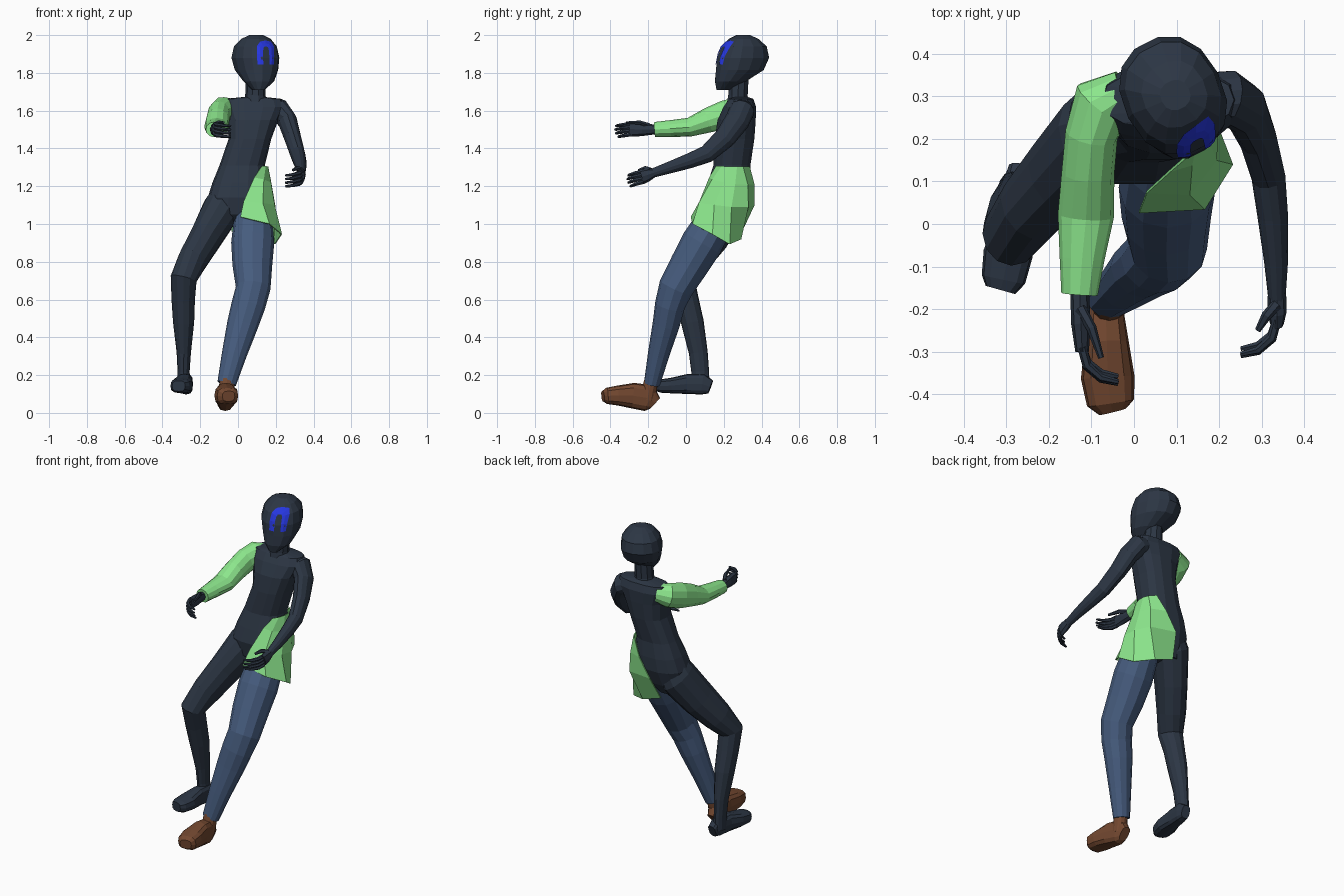
import bpy, bmesh, math
from mathutils import Vector
from mathutils.bvhtree import BVHTree


def material(name, rgb):
    m = bpy.data.materials.new(name)
    lin = [((c / 255 + 0.055) / 1.055) ** 2.4 for c in rgb]
    m.diffuse_color = (*lin, 1)
    return m


SLATE = material("dark slate", (44, 54, 68))
GREEN = material("light green", (140, 230, 140))
DENIM = material("denim blue", (70, 92, 126))
BROWN = material("brown leather", (115, 72, 48))
BLUE = material("bright blue", (38, 55, 225))


def finish(name, bm, mat):
    bmesh.ops.recalc_face_normals(bm, faces=bm.faces)
    me = bpy.data.meshes.new(name)
    bm.to_mesh(me)
    bm.free()
    me.materials.append(mat)
    ob = bpy.data.objects.new(name, me)
    bpy.context.collection.objects.link(ob)
    return ob


def loft(name, rings, mat, sides=12, power=1.0, level=False, yaw=0):
    """Skin rings (x, y, z, half width, half depth) lying across their path."""
    bm = bmesh.new()
    pts = [Vector(r[:3]) for r in rings]
    loops = []
    for i, r in enumerate(rings):
        t = pts[min(i + 1, len(pts) - 1)] - pts[max(i - 1, 0)]
        t = Vector((0, 0, 1)) if level else t.normalized()
        u = Vector((math.cos(yaw), math.sin(yaw), 0))
        u = (u - t * u.dot(t)).normalized()
        v = t.cross(u)
        loop = []
        for k in range(sides):
            a = 2 * math.pi * k / sides
            c, s = [math.copysign(abs(f) ** power, f) for f in (math.cos(a), math.sin(a))]
            loop.append(bm.verts.new(pts[i] + u * c * r[3] + v * s * r[4]))
        loops.append(loop)
    for a, b in zip(loops, loops[1:]):
        for k in range(sides):
            n = (k + 1) % sides
            bm.faces.new((a[k], a[n], b[n], b[k]))
    bm.faces.new(loops[0])
    bm.faces.new(loops[-1])
    return finish(name, bm, mat)


# Head (turned to one side) and neck
head = loft("head", [
    (0.108, 0.200, 1.71, 0.030, 0.040), (0.110, 0.235, 1.755, 0.078, 0.082),
    (0.098, 0.285, 1.815, 0.106, 0.130), (0.092, 0.302, 1.88, 0.118, 0.142),
    (0.092, 0.308, 1.94, 0.107, 0.122), (0.095, 0.305, 1.98, 0.075, 0.078),
    (0.097, 0.303, 2.0, 0.035, 0.035)], SLATE, 14, 0.88, level=True, yaw=math.radians(27))
loft("neck", [(0.09, 0.275, 1.62, 0.068, 0.065), (0.092, 0.275, 1.68, 0.054, 0.054),
              (0.095, 0.28, 1.79, 0.052, 0.055)], SLATE, 10)

# Arched face plate, projected on the head
outer = [(.103, 1.845), (.100, 1.90), (.101, 1.943), (.117, 1.966), (.145, 1.972),
         (.175, 1.965), (.190, 1.94), (.192, 1.89), (.190, 1.845)]
inner = [(.134, 1.845), (.133, 1.90), (.134, 1.930), (.139, 1.938), (.147, 1.94),
         (.156, 1.938), (.162, 1.93), (.166, 1.89), (.167, 1.845)]
bm = bmesh.new()
bm.from_mesh(head.data)
tree = BVHTree.FromBMesh(bm)
bm.free()
bm = bmesh.new()
rows = []
for o, i in zip(outer, inner):
    row = []
    for f in (0, 0.5, 1):
        x, z = o[0] + (i[0] - o[0]) * f, o[1] + (i[1] - o[1]) * f
        hit = tree.ray_cast(Vector((x, -1, z)), Vector((0, 1, 0)))[0]
        row.append(bm.verts.new((x, hit.y - 0.005, z)))
    rows.append(row)
for a, b in zip(rows, rows[1:]):
    for k in range(2):
        bm.faces.new((a[k], a[k + 1], b[k + 1], b[k]))
finish("face_plate", bm, BLUE)

# Torso
loft("torso", [
    (-0.05, 0.225, 0.99, 0.06, 0.06), (-0.025, 0.212, 1.05, 0.120, 0.105),
    (0.0, 0.220, 1.14, 0.160, 0.128), (0.01, 0.232, 1.22, 0.145, 0.118),
    (0.022, 0.243, 1.31, 0.120, 0.100), (0.063, 0.257, 1.45, 0.113, 0.107),
    (0.078, 0.268, 1.55, 0.135, 0.103), (0.082, 0.285, 1.62, 0.168, 0.088),
    (0.080, 0.292, 1.662, 0.155, 0.066), (0.085, 0.285, 1.672, 0.06, 0.045)],
    SLATE, 14, 0.8, level=True)

# Bare leg and foot
loft("bare_leg", [
    (-0.035, 0.235, 1.17, 0.09, 0.09), (-0.085, 0.21, 1.08, 0.104, 0.115),
    (-0.17, 0.12, 0.93, 0.088, 0.107), (-0.24, 0.04, 0.81, 0.080, 0.090),
    (-0.288, -0.025, 0.71, 0.070, 0.074), (-0.290, 0.005, 0.60, 0.062, 0.062),
    (-0.288, 0.034, 0.48, 0.056, 0.060), (-0.287, 0.065, 0.32, 0.038, 0.050),
    (-0.288, 0.075, 0.22, 0.032, 0.047), (-0.286, 0.078, 0.14, 0.034, 0.047)], SLATE)
loft("bare_foot", [
    (-0.270, 0.130, 0.137, 0.026, 0.037), (-0.274, 0.09, 0.152, 0.036, 0.055),
    (-0.284, 0.01, 0.153, 0.042, 0.053), (-0.296, -0.07, 0.145, 0.058, 0.042),
    (-0.307, -0.13, 0.142, 0.052, 0.036), (-0.314, -0.155, 0.142, 0.036, 0.028)],
    SLATE, 12, 0.7)

# Trouser leg and shoe
loft("trouser_leg", [
    (0.08, 0.20, 1.08, 0.085, 0.085), (0.08, 0.145, 1.0, 0.105, 0.102),
    (0.078, 0.085, 0.90, 0.114, 0.110), (0.076, 0.015, 0.78, 0.105, 0.102),
    (0.08, -0.055, 0.66, 0.092, 0.092), (0.055, -0.085, 0.57, 0.090, 0.080),
    (0.025, -0.105, 0.47, 0.083, 0.072), (-0.02, -0.145, 0.31, 0.066, 0.057),
    (-0.06, -0.18, 0.155, 0.050, 0.043)], DENIM)
loft("shoe_ankle", [(-0.057, -0.180, 0.19, 0.040, 0.036),
                    (-0.064, -0.205, 0.07, 0.040, 0.042)], BROWN)
loft("shoe", [
    (-0.070, -0.165, 0.050, 0.028, 0.040), (-0.068, -0.195, 0.078, 0.042, 0.072),
    (-0.064, -0.28, 0.091, 0.052, 0.068), (-0.062, -0.36, 0.092, 0.063, 0.053),
    (-0.055, -0.42, 0.090, 0.056, 0.043), (-0.050, -0.440, 0.088, 0.034, 0.028)],
    BROWN, 12, 0.7)

# Half skirt: open shell round one hip, from front seam to back seam
rows = [
    [(.125, .160, 1.305), (.145, .19, 1.305), (.157, .23, 1.305),
     (.157, .27, 1.305), (.145, .30, 1.305), (.115, .335, 1.305)],
    [(.085, .125, 1.245), (.135, .140, 1.235), (.172, .20, 1.22),
     (.175, .26, 1.21), (.150, .325, 1.21), (.065, .360, 1.21)],
    [(.030, .075, 1.12), (.130, .070, 1.11), (.192, .15, 1.10),
     (.196, .24, 1.09), (.155, .328, 1.09), (-.005, .360, 1.10)],
    [(.012, .028, 1.037), (.165, .036, 1.0), (.230, .14, 0.945),
     (.195, .23, 0.893), (.090, .290, 0.920), (-.035, .295, 0.962)]]
bm = bmesh.new()
grid = [[bm.verts.new(p) for p in row] for row in rows]
for a, b in zip(grid, grid[1:]):
    for k in range(5):
        bm.faces.new((a[k], a[k + 1], b[k + 1], b[k]))
skirt = finish("half_skirt", bm, GREEN)
mod = skirt.modifiers.new("thickness", "SOLIDIFY")
mod.thickness = 0.006
mod.offset = 0

# Arms
loft("sleeve", [
    (-0.02, 0.315, 1.615, 0.05, 0.05), (-0.075, 0.285, 1.605, 0.072, 0.070),
    (-0.10, 0.21, 1.58, 0.062, 0.075), (-0.108, 0.12, 1.55, 0.062, 0.066),
    (-0.113, 0.02, 1.513, 0.066, 0.050), (-0.122, -0.08, 1.505, 0.053, 0.045),
    (-0.128, -0.165, 1.50, 0.043, 0.040)], GREEN)
loft("bare_arm", [
    (0.15, 0.300, 1.62, 0.050, 0.055), (0.220, 0.298, 1.603, 0.060, 0.066),
    (0.262, 0.27, 1.545, 0.052, 0.066), (0.29, 0.205, 1.455, 0.045, 0.057),
    (0.316, 0.11, 1.37, 0.040, 0.047), (0.326, 0.02, 1.335, 0.036, 0.040),
    (0.334, -0.09, 1.298, 0.028, 0.031), (0.336, -0.18, 1.268, 0.020, 0.024)], SLATE)


# Hands: upright palm, four curled fingers and a thumb
def hand(side, wrist, knuckle, s, drop):
    w, k = Vector(wrist), Vector(knuckle)
    mid = w.lerp(k, 0.55)
    loft(side + "_palm", [(*w, 0.022, 0.024), (*mid, 0.023, 0.036),
                          (*k, 0.016, 0.040)], SLATE, 8)
    for n in range(4):
        base = k + Vector((0, 0.01, (1.5 - n) * 0.019))
        reach = (0.95, 1.0, 0.95, 0.8)[n]
        p = [base, base + Vector((s * 0.012, -0.045 * reach, -drop * 0.4)),
             base + Vector((s * 0.045, -0.075 * reach, -drop * 0.8)),
             base + Vector((s * 0.085, -0.085 * reach, -drop))]
        loft(f"{side}_finger_{n + 1}", [(*q, r, r) for q, r in
                                        zip(p, (0.011, 0.011, 0.009, 0.006))], SLATE, 6)
    t = [w.lerp(k, 0.3) + Vector((0, 0, 0.022)), mid + Vector((s * 0.025, -0.01, 0.036)),
         k + Vector((s * 0.045, -0.015, 0.035))]
    loft(side + "_thumb", [(*q, r, r) for q, r in zip(t, (0.014, 0.012, 0.007))], SLATE, 6)


hand("right", (-0.128, -0.155, 1.50), (-0.122, -0.30, 1.502), 1, 0.012)
hand("left", (0.336, -0.17, 1.271), (0.336, -0.235, 1.25), -1, 0.022)
